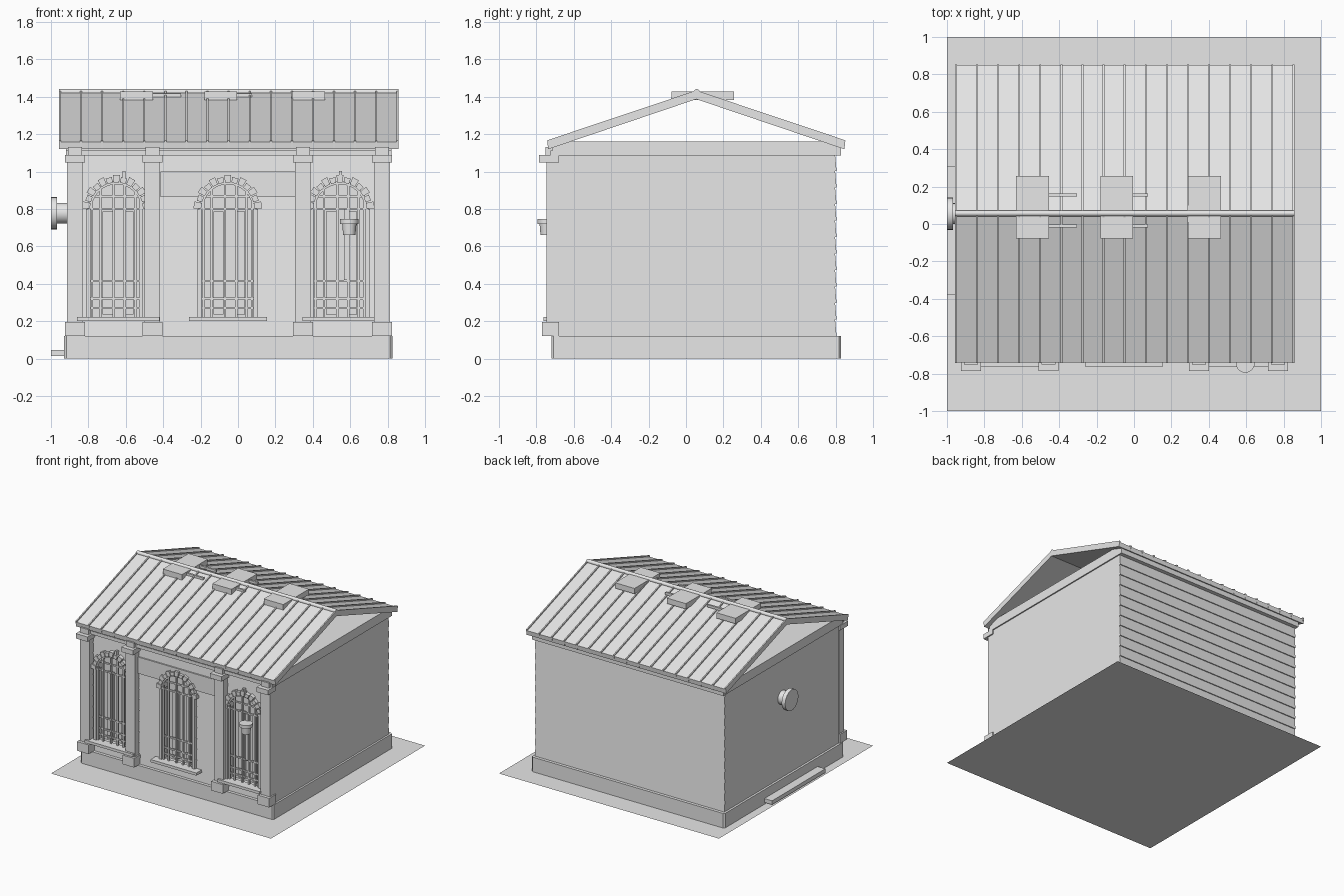
import bpy, bmesh, math
from mathutils import Matrix, Vector

if "Cube" in bpy.data.objects:
    bpy.data.objects.remove(bpy.data.objects["Cube"], do_unlink=True)

grey = bpy.data.materials.new("plain_grey")
grey.use_nodes = True
grey.diffuse_color = (0.8, 0.8, 0.8, 1)
grey.node_tree.nodes["Principled BSDF"].inputs["Base Color"].default_value = (0.8, 0.8, 0.8, 1)


def finish(name, bm):
    bmesh.ops.recalc_face_normals(bm, faces=bm.faces)
    mesh = bpy.data.meshes.new(name)
    bm.to_mesh(mesh)
    bm.free()
    mesh.materials.append(grey)
    ob = bpy.data.objects.new(name, mesh)
    bpy.context.collection.objects.link(ob)
    return ob


def prism(name, axis, pts, a, b):
    """Extrude a 2D profile along an axis from a to b."""
    put = {"x": lambda p, t: (t, p[0], p[1]),
           "y": lambda p, t: (p[0], t, p[1]),
           "z": lambda p, t: (p[0], p[1], t)}[axis]
    bm = bmesh.new()
    lo = [bm.verts.new(put(p, a)) for p in pts]
    hi = [bm.verts.new(put(p, b)) for p in pts]
    bm.faces.new(lo)
    bm.faces.new(hi[::-1])
    n = len(pts)
    for i in range(n):
        j = (i + 1) % n
        bm.faces.new((lo[i], lo[j], hi[j], hi[i]))
    return finish(name, bm)


def box(name, x0, x1, y0, y1, z0, z1):
    return prism(name, "z", [(x0, y0), (x1, y0), (x1, y1), (x0, y1)], z0, z1)


def cylinder(name, center, direction, r1, r2, depth, sides=24):
    bm = bmesh.new()
    rot = Vector((0, 0, 1)).rotation_difference(Vector(direction)).to_matrix().to_4x4()
    bmesh.ops.create_cone(bm, cap_ends=True, segments=sides, radius1=r1, radius2=r2,
                          depth=depth, matrix=Matrix.Translation(center) @ rot)
    return finish(name, bm)


def arc(cx, cz, r, a0, a1, n):
    steps = [a0 + (a1 - a0) * i / n for i in range(n + 1)]
    return [(cx + r * math.cos(t), cz + r * math.sin(t)) for t in steps]


def cut(ob, cutters):
    """Bake boolean cuts into the mesh."""
    for c in cutters:
        m = ob.modifiers.new("cut", "BOOLEAN")
        m.operation, m.object, m.solver = "DIFFERENCE", c, "EXACT"
    graph = bpy.context.evaluated_depsgraph_get()
    mesh = bpy.data.meshes.new_from_object(ob.evaluated_get(graph))
    ob.modifiers.clear()
    ob.data = mesh


WINDOWS = (-0.65, -0.055, 0.545)
COLUMNS = (-0.872, -0.458, 0.348, 0.77)
SPRING = 0.8

# Ground sheet
bm = bmesh.new()
bmesh.ops.create_grid(bm, x_segments=1, y_segments=1, size=1)
finish("ground_sheet", bm)

# Plinth with clipped corners
c = 0.012
x0, x1, y0, y1 = -0.93, 0.825, -0.72, 0.83
prism("plinth", "z", [(x0 + c, y0), (x1 - c, y0), (x1, y0 + c), (x1, y1 - c),
                      (x1 - c, y1), (x0 + c, y1), (x0, y1 - c), (x0, y0 + c)], 0, 0.12)

# Body with lapped boards on front and back
rows, low, high = 11, 0.12, 1.09
h = (high - low) / rows
back, front = [], []
for i in range(rows):
    for z, d in ((low + i * h, 0.008), (low + (i + 1) * h, 0)):
        back.append((0.797 + d, z))
        front.append((-0.687 - d, z))
body = prism("board_walls", "x", back + front[::-1], -0.912, 0.81)
panel = box("front_panel", -0.415, 0.305, -0.703, -0.68, 0.865, 1.0)

cutters = []
for x in WINDOWS:
    shape = [(x + 0.14, 0.215)] + arc(x, SPRING, 0.14, 0, math.pi, 16) + [(x - 0.14, 0.215)]
    cutters.append(prism("window_cutter", "y", shape, -0.85, -0.645))
cut(body, cutters)
cut(panel, cutters[1:2])
for k in cutters:
    bpy.data.objects.remove(k, do_unlink=True)

# Wall beam and ceiling
box("wall_beam", -0.92, 0.82, -0.715, 0.83, 1.085, 1.16)
box("front_moulding", -0.92, 0.82, -0.725, -0.7, 1.085, 1.112)

# Columns
for x in COLUMNS:
    for part, w, y, z0, z1 in (("base", 0.053, -0.77, 0.12, 0.195),
                               ("shaft", 0.042, -0.745, 0.195, 1.05),
                               ("capital", 0.053, -0.785, 1.048, 1.088),
                               ("top", 0.037, -0.75, 1.088, 1.13)):
        box("column_" + part, x - w, x + w, y, -0.68, z0, z1)

# Windows: sill, jambs, arch stones, casing and bars
for x, (s0, s1) in zip(WINDOWS, ((-0.86, -0.42), (-0.262, 0.155), (0.345, 0.73))):
    box("window_sill", s0, s1, -0.762, -0.68, 0.2, 0.222)
    for s in (-1, 1):
        a, b = sorted((x + s * 0.138, x + s * 0.162))
        box("window_jamb", a, b, -0.715, -0.66, 0.222, SPRING)
    prism("arch_frame", "y", arc(x, SPRING, 0.15, 0, math.pi, 16)
          + arc(x, SPRING, 0.132, math.pi, 0, 16), -0.71, -0.65)
    stones = 13
    for i in range(stones):
        t0 = math.pi * (i + 0.08) / stones
        t1 = math.pi * (i + 0.92) / stones
        outer = 0.183 if i % 2 == 0 else 0.172
        prism("arch_stone", "y", arc(x, SPRING, outer, t0, t1, 1)
              + arc(x, SPRING, 0.142, t1, t0, 1), -0.722, -0.68)
    for d in (-0.13, -0.085, -0.015, 0.045, 0.1, 0.13):
        top = SPRING + math.sqrt(0.14 ** 2 - d * d)
        box("window_bar", x + d - 0.006, x + d + 0.006, -0.705, -0.69, 0.222, top)
    for z, w in ((0.27, 0.14), (0.32, 0.14), (0.415, 0.14), (SPRING, 0.155), (0.868, 0.12)):
        box("cross_bar", x - w, x + w, -0.7, -0.688, z - 0.006, z + 0.006)
    for a, b in ((-0.075, -0.022), (0.052, 0.092)):
        box("window_casing", x + a, x + b, -0.665, -0.64, 0.235, 0.785)
for x in (-0.61, 0.548):
    box("arch_peg", x - 0.008, x + 0.008, -0.72, -0.68, 0.965, 1.002)

# Wall lamp
cylinder("lamp_cap", (0.595, -0.745, 0.732), (0, 0, 1), 0.05, 0.05, 0.026)
cylinder("lamp_body", (0.595, -0.745, 0.692), (0, 0, 1), 0.033, 0.038, 0.06)
box("lamp_arm", 0.57, 0.585, -0.745, -0.69, 0.725, 0.74)
box("lamp_post", 0.567, 0.588, -0.712, -0.69, 0.42, SPRING)

# Roof slab and standing seams
def chevron(lift, edge):
    return [(0.055 - edge, 1.157 + lift), (0.055, 1.424 + lift), (0.055 + edge, 1.157 + lift),
            (0.05 + edge, 1.12), (0.055, 1.387), (0.06 - edge, 1.12)]


prism("roof_slab", "x", chevron(0, 0.795), -0.957, 0.857)
for i in range(17):
    x = -0.952 + i * 1.804 / 16
    prism("roof_seam", "x", chevron(0.01, 0.797), x - 0.005, x + 0.005)
cylinder("ridge_cap", (-0.05, 0.057, 1.425), (1, 0, 0), 0.016, 0.016, 1.814, 12)

# Ridge vents and their side rods
for x0, x1, rod in ((-0.63, -0.455, 0.15), (-0.18, -0.005, 0.08), (0.288, 0.465, 0)):
    box("ridge_vent", x0, x1, -0.077, 0.257, 1.382, 1.427)
    if rod:
        for y in (-0.01, 0.155):
            box("vent_rod", x1, x1 + rod, y - 0.008, y + 0.008, 1.398, 1.418)

# Side vent pipe and doorstep
cylinder("vent_neck", (-0.94, 0.055, 0.777), (1, 0, 0), 0.056, 0.056, 0.08)
cylinder("vent_flange", (-0.984, 0.055, 0.777), (1, 0, 0), 0.086, 0.086, 0.032)
box("side_step", -1.0, -0.925, -0.38, 0.31, 0.015, 0.047)

# Smooth the round parts only
for ob in bpy.data.objects:
    if ob.type == "MESH" and ob.name.startswith(("lamp_cap", "lamp_body", "vent_neck", "vent_flange", "ridge_cap")):
        bpy.ops.object.select_all(action="DESELECT")
        ob.select_set(True)
        bpy.context.view_layer.objects.active = ob
        bpy.ops.object.shade_smooth_by_angle(angle=math.radians(35))
